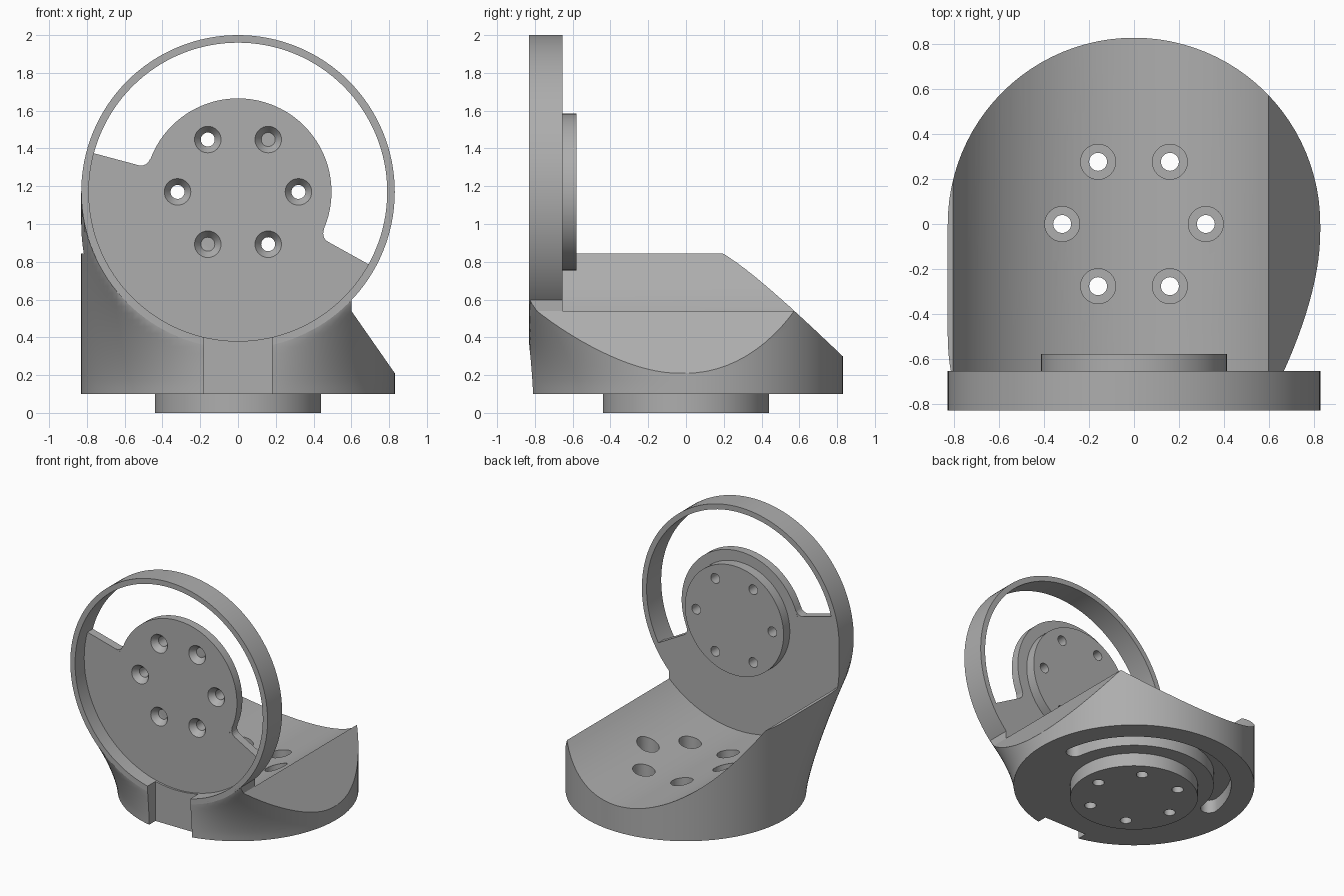
import bpy, bmesh, math
from math import sin, cos, pi, sqrt, radians
from mathutils import Matrix, Vector

cube = bpy.data.objects.get("Cube")
if cube:
    bpy.data.objects.remove(cube, do_unlink=True)

GREY = (0.42, 0.42, 0.42, 1)
mat = bpy.data.materials.new("plain grey")
mat.use_nodes = True
mat.diffuse_color = GREY
mat.node_tree.nodes["Principled BSDF"].inputs["Base Color"].default_value = GREY

R = 0.83          # outer radius of base and ring
RING_Z = 1.17     # height of the ring axis
BACK = -0.655     # rear plane of ring and plate
BASE_Z = 0.1
PLATE_FRONT = -0.72
UP = Matrix.Identity(4)
FORE = Matrix.Translation((0, 0, RING_Z)) @ Matrix.Rotation(pi / 2, 4, 'X')  # local z -> -y


def finish(name, bm):
    bmesh.ops.recalc_face_normals(bm, faces=bm.faces)
    mesh = bpy.data.meshes.new(name)
    bm.to_mesh(mesh)
    bm.free()
    mesh.materials.append(mat)
    ob = bpy.data.objects.new(name, mesh)
    bpy.context.collection.objects.link(ob)
    return ob


def prism(name, points, lo, hi, frame=UP, fillet=None):
    """Extrude a closed 2D profile from lo to hi along the frame's z axis."""
    bm = bmesh.new()
    verts = [bm.verts.new((x, y, lo)) for x, y in points]
    bm.faces.new(verts)
    if fillet:
        corners, size = fillet
        bmesh.ops.bevel(bm, geom=[verts[i] for i in corners], offset=size,
                        segments=5, profile=0.5, affect='VERTICES')
    ext = bmesh.ops.extrude_face_region(bm, geom=bm.faces[:])
    moved = [g for g in ext["geom"] if isinstance(g, bmesh.types.BMVert)]
    bmesh.ops.translate(bm, verts=moved, vec=(0, 0, hi - lo))
    bm.transform(frame)
    return finish(name, bm)


def arc(r, a, b, n, cx=0, cy=0):
    return [(cx + r * cos(radians(a + (b - a) * i / n)),
             cy + r * sin(radians(a + (b - a) * i / n))) for i in range(n + 1)]


def disc(name, r, lo, hi, frame=UP, n=96, cx=0, cy=0):
    return prism(name, arc(r, 0, 360, n, cx, cy)[:-1], lo, hi, frame)


def cone(r1, r2, lo, hi, frame, cx, cy):
    bm = bmesh.new()
    bmesh.ops.create_cone(bm, cap_ends=True, segments=32, radius1=r1, radius2=r2,
                          depth=hi - lo,
                          matrix=frame @ Matrix.Translation((cx, cy, (lo + hi) / 2)))
    return finish("cutter", bm)


def box(lo, hi):
    return prism("cutter", [(lo[0], lo[1]), (hi[0], lo[1]), (hi[0], hi[1]), (lo[0], hi[1])],
                 lo[2], hi[2])


def cut(ob, *cutters):
    for c in cutters:
        mod = ob.modifiers.new("cut", 'BOOLEAN')
        mod.object, mod.operation, mod.solver = c, 'DIFFERENCE', 'EXACT'
        bpy.context.view_layer.objects.active = ob
        bpy.ops.object.modifier_apply(modifier=mod.name)
        bpy.data.objects.remove(c, do_unlink=True)


def smooth(ob):
    bpy.ops.object.select_all(action='DESELECT')
    ob.select_set(True)
    bpy.context.view_layer.objects.active = ob
    bpy.ops.object.shade_smooth_by_angle(angle=radians(28))


HOLES = [(0.32 * cos(k * pi / 3), 0.32 * sin(k * pi / 3)) for k in range(6)]


def notch():
    return box((-0.18, -1, 0), (0.18, -0.735, 0.42))


# Body: round at the back, its front flaring forward to meet the ring
def body_section(z):
    pts = arc(R, 0, 180, 48)
    for x, y in arc(R, 180, 360, 64):
        meet = RING_Z - sqrt(max(R * R - x * x, 0))
        f = min(1, (z - BASE_Z) / (meet - BASE_Z)) ** 1.4
        pts.append((x, y + (-R - y) * f))
    return pts


bm = bmesh.new()
ROWS = 30
loops = []
for i in range(ROWS + 1):
    z = BASE_Z + (RING_Z - BASE_Z) * i / ROWS
    loops.append([bm.verts.new((x, y, z)) for x, y in body_section(z)])
for a, b in zip(loops, loops[1:]):
    for i in range(len(a)):
        j = (i + 1) % len(a)
        bm.faces.new((a[i], a[j], b[j], b[i]))
bm.faces.new(loops[0])
bm.faces.new(loops[-1])
bmesh.ops.remove_doubles(bm, verts=bm.verts, dist=1e-4)
body = finish("base_body", bm)

slope = [(0.6, 0.54), (0.83, 0.21), (1.2, -0.32), (1.2, 1.5), (0.6, 1.5)]
cut(body,
    disc("cutter", 0.87, -1.2, -BACK, FORE, 160),                 # trough
    disc("cutter", 0.815, -BACK - 0.01, 1.2, FORE, 160),          # ring seat
    box((-1.2, BACK, 0.845), (1.2, 1.2, 1.6)),                    # wall top
    prism("cutter", [(x, z - RING_Z) for x, z in slope], -1.2, 1.2, FORE),
    notch())

# Curved slot in the underside
slot = (arc(0.67, 8, 172, 48)
        + arc(0.06, 172, 352, 10, 0.61 * cos(radians(172)), 0.61 * sin(radians(172)))[1:-1]
        + arc(0.55, 172, 8, 48)
        + arc(0.06, 188, 368, 10, 0.61 * cos(radians(8)), 0.61 * sin(radians(8)))[1:-1])
cut(body, prism("cutter", slot, 0, 0.2))

# Counterbored floor holes
for x, y in HOLES:
    cut(body, disc("cutter", 0.078, 0.2, 0.6, UP, 32, x, y),
        disc("cutter", 0.04, -0.1, 0.6, UP, 32, x, y))

# Lower mounting boss
lower_boss = disc("lower_boss", 0.44, 0, BASE_Z)
for x, y in HOLES:
    cut(lower_boss, disc("cutter", 0.04, -0.1, 0.6, UP, 32, x, y))

# Upright ring
ring = disc("upright_ring", R, -BACK, R, FORE, 128)
cut(ring, disc("cutter", 0.79, 0, 1.2, FORE, 128), notch())

# Plate: full below, narrowed to a round head above, with rounded ledge corners
lower = arc(0.795, 165, 331, 72)
head = arc(0.495, -29, 165, 72)
outline = lower + head
n = len(lower)
plate = prism("upright_plate", outline, -BACK, -PLATE_FRONT, FORE)

# Small fillets where the ledges meet the round head
def ledge_fillet(name, angle, side):
    a = radians(angle)
    along, out = Vector((cos(a), sin(a))), Vector((-sin(a), cos(a))) * side
    corner = along * 0.485
    pts = [corner - out * 0.01]
    for i in range(7):
        t = i / 6 * pi / 2
        pts.append(corner + along * (0.06 - 0.05 * sin(t)) + out * (0.05 - 0.05 * cos(t)))
    return prism(name, [tuple(p) for p in pts], -BACK + 0.0005, -PLATE_FRONT - 0.0005, FORE)


ledge_fillet("right_ledge_fillet", 165, -1)
ledge_fillet("left_ledge_fillet", -29, 1)

# Rear boss on the plate, with countersunk screw holes through both
rear_boss = disc("rear_boss", 0.415, 0.58, -BACK, FORE)
for x, y in HOLES:
    for part in (plate, rear_boss):
        cut(part, disc("cutter", 0.037, 0.4, 1, FORE, 32, x, y))
    cut(plate, cone(0.037, 0.071, -PLATE_FRONT - 0.045, -PLATE_FRONT + 0.001, FORE, x, y))

for ob in (body, lower_boss, ring, plate, rear_boss):
    smooth(ob)
